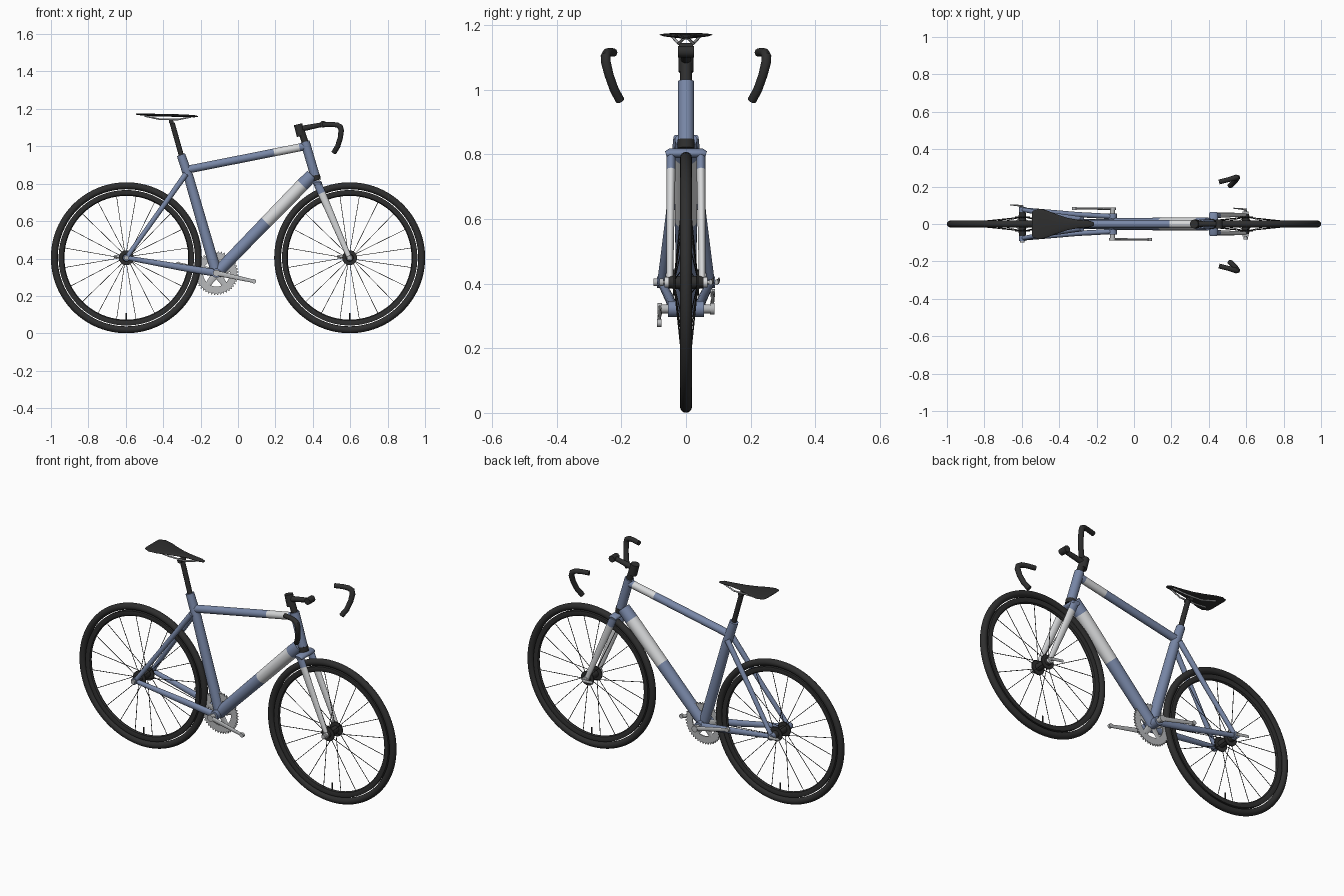
import bpy, bmesh, math
from mathutils import Vector

if "Cube" in bpy.data.objects:
    bpy.data.objects.remove(bpy.data.objects["Cube"])


def material(name, r, g, b):
    m = bpy.data.materials.new(name)
    m.diffuse_color = (r, g, b, 1)
    m.use_nodes = True
    m.node_tree.nodes["Principled BSDF"].inputs["Base Color"].default_value = m.diffuse_color
    return m


BLUE = material("slate blue", 0.19, 0.245, 0.39)
WHITE = material("off white", 0.68, 0.69, 0.70)
BLACK = material("soft black", 0.028, 0.028, 0.028)
SILVER = material("silver", 0.48, 0.49, 0.50)


def finish(name, bm, mats):
    bmesh.ops.recalc_face_normals(bm, faces=bm.faces)
    me = bpy.data.meshes.new(name)
    bm.to_mesh(me)
    bm.free()
    for m in mats:
        me.materials.append(m)
    ob = bpy.data.objects.new(name, me)
    bpy.context.collection.objects.link(ob)
    bpy.ops.object.select_all(action='DESELECT')
    ob.select_set(True)
    bpy.context.view_layer.objects.active = ob
    bpy.ops.object.shade_smooth_by_angle(angle=math.radians(40))
    return ob


def add_tube(bm, pts, radii, sides=20, seg_mats=None):
    """Loft elliptical rings along a path; a radius is a number or (sideways, up)."""
    pts = [Vector(p) for p in pts]
    rings = []
    for i, p in enumerate(pts):
        t = (pts[min(i + 1, len(pts) - 1)] - pts[max(i - 1, 0)]).normalized()
        ref = Vector((0, 1, 0)) if abs(t.y) < 0.9 else Vector((1, 0, 0))
        side = (ref - t * ref.dot(t)).normalized()
        up = t.cross(side)
        r = radii[i] if isinstance(radii, (list, tuple)) else radii
        a, b = r if isinstance(r, (list, tuple)) else (r, r)
        rings.append([bm.verts.new(p + side * a * math.cos(k * math.tau / sides)
                                   + up * b * math.sin(k * math.tau / sides)) for k in range(sides)])
    for i in range(len(rings) - 1):
        for k in range(sides):
            j = (k + 1) % sides
            f = bm.faces.new((rings[i][k], rings[i][j], rings[i + 1][j], rings[i + 1][k]))
            f.material_index = seg_mats[i] if seg_mats else 0
    bm.faces.new(rings[0]).material_index = seg_mats[0] if seg_mats else 0
    bm.faces.new(rings[-1]).material_index = seg_mats[-1] if seg_mats else 0


def tube(name, pts, radii, mats, sides=20, seg_mats=None):
    bm = bmesh.new()
    add_tube(bm, pts, radii, sides, seg_mats)
    return finish(name, bm, mats if isinstance(mats, list) else [mats])


def lathe(name, profile, cx, cz, mat, steps=96):
    """Spin a closed (radius, y) profile around a wheel axle."""
    bm = bmesh.new()
    rings = []
    for i in range(steps):
        a = i * math.tau / steps
        rings.append([bm.verts.new((cx + r * math.cos(a), y, cz + r * math.sin(a))) for r, y in profile])
    n = len(profile)
    for i in range(steps):
        A, B = rings[i], rings[(i + 1) % steps]
        for k in range(n):
            bm.faces.new((A[k], A[(k + 1) % n], B[(k + 1) % n], B[k]))
    return finish(name, bm, [mat])


def mix(a, b, t):
    return Vector(a).lerp(Vector(b), t)


# ---- wheels ----
HZ = 0.404
TYRE = [(0.385 + 0.0185 * math.cos(k * math.tau / 16), 0.0185 * math.sin(k * math.tau / 16)) for k in range(16)]
RIM = [(0.362, -0.011), (0.362, 0.011), (0.35, 0.013), (0.336, 0.009), (0.331, 0),
       (0.336, -0.009), (0.35, -0.013)]
for name, cx, w in (("rear", -0.597, 0.072), ("front", 0.597, 0.054)):
    lathe(name + "_tyre", TYRE, cx, HZ, BLACK)
    lathe(name + "_rim", RIM, cx, HZ, BLACK)
    # hub with two flanges
    fl = 0.034
    ys = [-w, -fl - .007, -fl - .006, -fl, -fl + .001, fl - .001, fl, fl + .006, fl + .007, w]
    rs = [.017, .02, .04, .04, .02, .02, .04, .04, .02, .017]
    tube(name + "_hub", [(cx, y, HZ) for y in ys], rs, BLACK, 24)
    # spokes and valve
    bm = bmesh.new()
    for k in range(20):
        a = (k + 0.5) * math.tau / 20
        b = a + (0.12 if k % 4 < 2 else -0.12)
        s = 1 if k % 2 else -1
        add_tube(bm, [(cx + .036 * math.cos(b), s * .034, HZ + .036 * math.sin(b)),
                      (cx + .335 * math.cos(a), s * .003, HZ + .335 * math.sin(a))], .0017, 6)
    add_tube(bm, [(cx, 0, HZ - .335), (cx, 0, HZ - .295)], .004, 8)
    finish(name + "_spokes", bm, [BLACK])

# ---- frame ----
BB = (-0.115, 0, 0.322)
tube("bottom_bracket_shell", [(BB[0], -.056, BB[2]), (BB[0], .056, BB[2])], .025, BLUE, 28)
tube("seat_tube", [BB, (-0.262, 0, 0.83), (-0.305, 0, 0.955)], [.029, .026, .023], BLUE, 24)
a, b = (-0.272, 0, 0.875), (0.36, 0, 1.0)
tube("top_tube", [a, mix(a, b, .735), mix(a, b, .95), b], .021, [BLUE, WHITE], 24, [0, 1, 0])
a, b = BB, (0.395, 0, 0.845)
tube("down_tube", [a, mix(a, b, .52), mix(a, b, .9), b], [.031, .034, .036, .034],
     [BLUE, WHITE], 28, [0, 1, 0])
tube("head_tube", [(0.414, 0, 0.835), (0.358, 0, 1.025)], .025, BLUE, 24)
tube("lower_headset", [(0.417, 0, 0.818), (0.412, 0, 0.845)], .0265, BLACK, 24)
for s, n in ((-1, "right"), (1, "left")):
    tube("chainstay_" + n, [(-0.115, s * .04, .322), (-0.3, s * .05, .352), (-0.597, s * .077, HZ)],
         [(.014, .02), (.014, .018), .012], BLUE)
    tube("seatstay_" + n, [(-0.597, s * .077, HZ), (-0.45, s * .05, .61), (-0.278, s * .024, .852)],
         [.012, .013, .015], BLUE)
    tube("rear_dropout_" + n, [(-0.597, s * .065, HZ), (-0.597, s * .09, HZ)], .018, BLUE)
    # fork blade: blue shoulder above, white below
    a, b = Vector((0.425, s * .046, .802)), Vector((0.595, s * .05, .405))
    tube("fork_blade_" + n, [a, mix(a, b, .13), mix(a, b, .55), b],
         [(.014, .022), (.014, .021), (.012, .018), (.010, .013)], [BLUE, WHITE], 20, [0, 1, 1])
    tube("fork_dropout_" + n, [(0.597, s * .045, HZ), (0.597, s * .066, HZ)], .016, WHITE)
tube("fork_crown", [(0.425, -.062, .80), (0.425, -.052, .803), (0.425, .052, .803), (0.425, .062, .80)],
     [(.02, .010), (.025, .015), (.025, .015), (.02, .010)], BLUE, 20)

# ---- quick releases ----
for n, x, w in (("rear", -0.597, .094), ("front", 0.597, .076)):
    tube(n + "_skewer", [(x, -w, HZ), (x, w, HZ)], .006, SILVER, 12)
    tube(n + "_skewer_nut", [(x, -w - .006, HZ), (x, -w + .006, HZ)], .012, SILVER, 16)
    tube(n + "_skewer_lever", [(x + .005, w, HZ), (x - .03, w + .006, HZ + .003), (x - .065, w + .008, HZ + .008)],
         [(.006, .009), (.004, .008), (.003, .008)], SILVER, 12)

# ---- crankset ----
bm = bmesh.new()
N, CY = 44, 0.003
outer, inner = [], []
for k in range(N * 4):
    ang = k * math.tau / (N * 4)
    r = 0.117 if k % 4 in (1, 2) else 0.108
    for lst, rr in ((outer, r), (inner, 0.072)):
        lst.append([bm.verts.new((BB[0] + rr * math.cos(ang), y, BB[2] + rr * math.sin(ang))) for y in (-CY, CY)])
for k in range(N * 4):
    j = (k + 1) % (N * 4)
    o, p, i, q = outer[k], outer[j], inner[k], inner[j]
    for f in ((o[0], p[0], p[1], o[1]), (i[0], q[0], q[1], i[1]), (o[0], p[0], q[0], i[0]), (o[1], p[1], q[1], i[1])):
        bm.faces.new(f)
for k in range(5):
    ang = k * math.tau / 5 + 0.3
    add_tube(bm, [BB, (BB[0] + .08 * math.cos(ang), 0, BB[2] + .08 * math.sin(ang))], [(.004, .022), (.004, .014)], 12)
finish("chainring", bm, [SILVER])
tube("crank_spindle", [(BB[0], -.085, BB[2]), (BB[0], .085, BB[2])], .014, SILVER)
for n, y, end in (("right", -.081, (0.085, -.083, .278)), ("left", .081, (-0.32, .083, .371))):
    tube("crank_arm_" + n, [(BB[0], y, BB[2]), end], [(.006, .014), (.005, .009)], SILVER, 16)
    for tag, c, r in (("boss", (BB[0], y, BB[2]), .018), ("end", end, .012)):
        tube("crank_%s_%s" % (tag, n), [(c[0], c[1] - .007, c[2]), (c[0], c[1] + .007, c[2])], r, SILVER)

# ---- seat post and saddle ----
tube("seat_post", [(-0.30, 0, 0.94), (-0.352, 0, 1.125)], .0135, BLACK)
tube("seat_clamp", [(-0.357, -.022, 1.132), (-0.357, .022, 1.132)], .013, BLACK)
for s, n in ((-1, "right"), (1, "left")):
    tube("saddle_rail_" + n, [(-0.50, s * .04, 1.162), (-0.42, s * .025, 1.145), (-0.32, s * .022, 1.143),
                              (-0.25, s * .008, 1.157)], .0045, SILVER, 10)
tube("saddle", [(-0.546, 0, 1.172), (-0.54, 0, 1.172), (-0.51, 0, 1.17), (-0.47, 0, 1.168), (-0.42, 0, 1.166),
                (-0.36, 0, 1.165), (-0.30, 0, 1.164), (-0.235, 0, 1.161), (-0.215, 0, 1.159)],
     [(.062, .002), (.071, .004), (.082, .006), (.074, .007), (.054, .007),
      (.034, .007), (.022, .007), (.017, .006), (.009, .003)], BLACK, 32)

# ---- stem and separate handlebar drops ----
tube("steerer_spacer", [(0.359, 0, 1.02), (0.338, 0, 1.085)], .018, BLACK)
tube("stem_clamp", [(0.337, 0, 1.055), (0.321, 0, 1.118)], .023, BLACK)
tube("stem", [(0.33, 0, 1.092), (0.455, 0, 1.117)], [.016, .012], BLACK)
tube("bar_clamp", [(0.455, -.024, 1.118), (0.455, .024, 1.118)], .018, BLACK)
for s, n in ((-1, "right"), (1, "left")):
    tube("handlebar_drop_" + n,
         [(0.455, s * .225, 1.115), (0.50, s * .236, 1.117), (0.53, s * .244, 1.114), (0.547, s * .249, 1.104),
          (0.552, s * .248, 1.085), (0.547, s * .238, 1.045), (0.533, s * .222, 1.0), (0.513, s * .204, 0.967)],
         [.013, .013, .014, .015, .015, .014, .014, .014], BLACK, 18)
